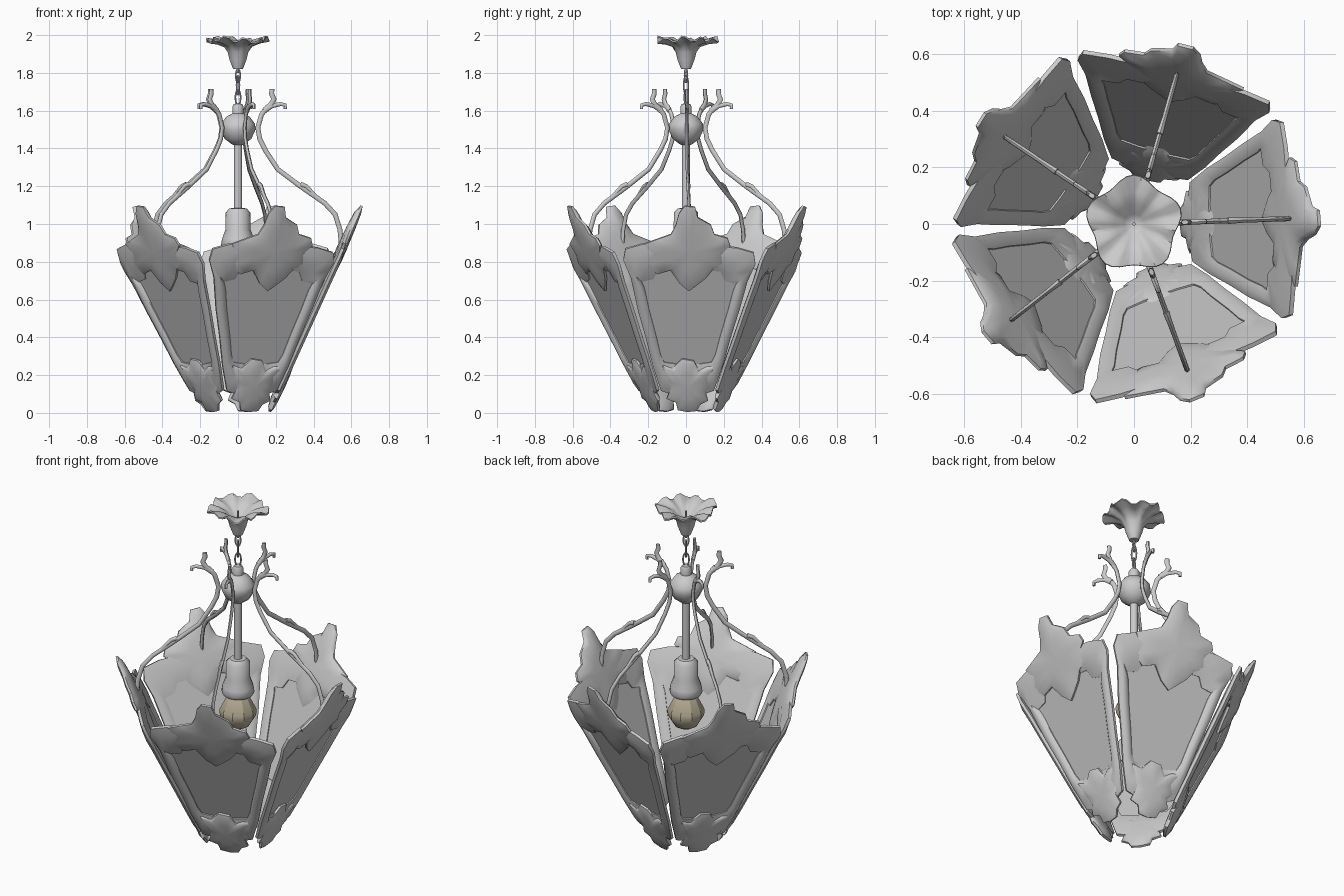
import bpy, bmesh, math
from mathutils import Vector
from math import sin, cos, pi, radians

if "Cube" in bpy.data.objects:
    bpy.data.objects.remove(bpy.data.objects["Cube"])


def material(name, rgb):
    m = bpy.data.materials.new(name)
    m.diffuse_color = (*rgb, 1)
    m.use_nodes = True
    m.node_tree.nodes["Principled BSDF"].inputs["Base Color"].default_value = m.diffuse_color
    return m


METAL = material("light_grey_metal", (0.6, 0.6, 0.6))
GLASS = material("grey_glass", (0.57, 0.57, 0.57))
BULB = material("warm_bulb", (0.52, 0.46, 0.33))


def finish(name, verts, faces, mat, angle=45):
    me = bpy.data.meshes.new(name)
    bm = bmesh.new()
    vs = [bm.verts.new(v) for v in verts]
    for f in faces:
        bm.faces.new([vs[i] for i in f])
    bmesh.ops.remove_doubles(bm, verts=bm.verts, dist=1e-5)
    bmesh.ops.recalc_face_normals(bm, faces=bm.faces)
    bm.to_mesh(me)
    bm.free()
    me.materials.append(mat)
    ob = bpy.data.objects.new(name, me)
    bpy.context.collection.objects.link(ob)
    if angle:
        bpy.ops.object.select_all(action='DESELECT')
        ob.select_set(True)
        bpy.context.view_layer.objects.active = ob
        bpy.ops.object.shade_smooth_by_angle(angle=radians(angle))
    return ob


def bridge(n, a, b):
    """Quads between two closed rings of n vertices."""
    return [(a + i, a + (i + 1) % n, b + (i + 1) % n, b + i) for i in range(n)]


def lathe(name, profile, mat, n=16, ruffle=0, angle=45):
    verts, faces = [], []
    for r, z in profile:
        for i in range(n):
            t = 2 * pi * i / n
            k = ruffle * max(0, (r - .05) / .11)
            rr = max(r, 1e-7) * (1 + .09 * k * cos(5 * t - 1.6))
            zz = z + k * (.014 * cos(10 * t + 1) + .006 * cos(3 * t))
            verts.append((rr * cos(t), rr * sin(t), zz))
    for j in range(len(profile) - 1):
        for i, q in enumerate(bridge(n, j * n, (j + 1) * n)):
            if profile[j][0] == 0:
                q = (j * n, q[2], q[3])
                verts[q[0]] = (0, 0, profile[j][1])
            elif profile[j + 1][0] == 0:
                q = (q[0], q[1], (j + 1) * n)
            faces.append(q)
    ob = finish(name, verts, faces, mat, angle)
    bm = bmesh.new()
    bm.from_mesh(ob.data)
    bmesh.ops.delete(bm, geom=[v for v in bm.verts if not v.link_faces], context='VERTS')
    bm.to_mesh(ob.data)
    bm.free()
    return ob


def tube(name, pts, a, wide=.013, thin=.009, taper=1.0, n=8):
    """Oval rod along (r, z) points in the vertical plane at angle a."""
    out, side = Vector((cos(a), sin(a), 0)), Vector((-sin(a), cos(a), 0))
    P = [out * r + Vector((0, 0, z)) for r, z in pts]
    verts, faces, m = [], [], len(P)
    for j, p in enumerate(P):
        d = (P[min(j + 1, m - 1)] - P[max(j - 1, 0)]).normalized()
        nrm = d.cross(side)
        s = 1 + (taper - 1) * j / (m - 1)
        for i in range(n):
            t = 2 * pi * i / n
            verts.append(p + nrm * wide * s * cos(t) + side * thin * s * sin(t))
    for j in range(m - 1):
        faces += bridge(n, j * n, (j + 1) * n)
    faces += [tuple(range(n)), tuple(range((m - 1) * n, m * n))]
    return finish(name, verts, faces, METAL)


def on_panel(u, z, w, a):
    """Point on the leaning panel: u sideways, z up, w outwards."""
    r = .155 + .445 * z + .914 * w
    return (r * cos(a) - u * sin(a), r * sin(a) + u * cos(a), z - .407 * w)


def leaf(name, outline, c, a, edge, front, back):
    """Domed ragged leaf lying on the panel plane."""
    n, verts, faces = len(outline), [], []
    rings = [(.5, back), (.85, back * .6), (1, edge - .006), (1, edge + .006),
             (.85, front * .75 + edge * .25), (.5, front)]
    for s, w in rings:
        verts += [on_panel(c[0] + (u - c[0]) * s, c[1] + (z - c[1]) * s, w, a) for u, z in outline]
    for j in range(5):
        faces += bridge(n, j * n, (j + 1) * n)
    for w, b in ((back * 1.1, 0), (front * 1.1, 5 * n)):
        verts.append(on_panel(*c, w, a))
        faces += [(b + i, b + (i + 1) % n, len(verts) - 1) for i in range(n)]
    finish(name, verts, faces, METAL, 50)


# Panel outlines in (sideways, height)
half_out = [(.08, .10), (.14, .12), (.185, .25), (.225, .40), (.27, .55), (.31, .70),
            (.35, .79), (.34, .85), (.25, .875), (.10, .89)]
half_in = [(.06, .26), (.125, .27), (.145, .31), (.17, .41), (.21, .55), (.235, .65),
           (.25, .685), (.19, .70), (.165, .75), (.07, .76)]


def whole(h, lift):
    left = [(-u, z + (lift if z > .6 else 0)) for u, z in reversed(h)]
    return h + left


outer, inner = whole(half_out, .02), whole(half_in, .01)
crest = [(0, .65), (-.05, .69), (-.10, .76), (-.17, .74), (-.23, .79), (-.21, .85),
         (-.24, .90), (-.17, .925), (-.10, .95), (-.075, 1.0), (-.06, 1.06), (-.03, 1.10),
         (.025, 1.095), (.04, 1.04), (.11, 1.0), (.13, .95), (.20, .93), (.215, .89),
         (.18, .86), (.19, .79), (.13, .77), (.09, .72), (.04, .68)]
foot = [(0, .01), (.05, .015), (.07, .05), (.11, .07), (.095, .12), (.13, .15), (.115, .2),
        (.15, .25), (.10, .25), (.06, .23), (.03, .28), (-.03, .29), (-.08, .24),
        (-.14, .26), (-.115, .18), (-.09, .13), (-.11, .08), (-.06, .06), (-.05, .02)]
arm = [(.16, 1.625), (.125, 1.58), (.105, 1.51), (.115, 1.45), (.145, 1.39), (.21, 1.29),
       (.33, 1.20), (.46, 1.11), (.515, 1.05), (.54, .97), (.55, .87)]

for k in range(5):
    a = radians(2 + 72 * k)
    # Raised frame around the glass
    n, verts, faces = len(outer), [], []
    sections = [(0, -.008), (0, .008), (.3, .021), (.7, .021), (1, .006), (1, -.006), (.5, -.018)]
    for s, w in sections:
        verts += [on_panel(o[0] + (i[0] - o[0]) * s, o[1] + (i[1] - o[1]) * s, w, a)
                  for o, i in zip(outer, inner)]
    for j in range(7):
        faces += bridge(n, j * n, ((j + 1) % 7) * n)
    finish(f"panel_frame_{k}", verts, faces, METAL)
    # Flat glass pane tucked into the frame
    pane = [on_panel(i[0] * .8 + o[0] * .2, i[1] * .8 + o[1] * .2, 0, a) for o, i in zip(outer, inner)]
    finish(f"glass_pane_{k}", pane, [tuple(range(n))], GLASS, 0)
    # Leaf ornaments at the top and bottom
    leaf(f"top_leaf_{k}", crest, (0, .86), a, .010, .030, -.017)
    leaf(f"bottom_leaf_{k}", foot, (0, .15), a, .008, .028, -.016)
    # Curved arm with forked branch ends
    tube(f"arm_{k}", arm, a)
    tube(f"upper_branch_{k}", [(.14, 1.60), (.175, 1.63), (.19, 1.66), (.178, 1.69), (.18, 1.715)],
         a, .016, .011, .8)
    tube(f"outer_branch_{k}", [(.14, 1.60), (.18, 1.625), (.225, 1.635), (.25, 1.63), (.25, 1.61)],
         a, .013, .011, .7)
    tube(f"arm_sprig_{k}", [(.33, 1.21), (.36, 1.20), (.41, 1.15), (.45, 1.12)], a, .014, .012, .5)

# Ruffled ceiling canopy
lathe("ceiling_canopy", [(0, 1.82), (.026, 1.82), (.045, 1.87), (.055, 1.91), (.075, 1.94),
      (.115, 1.96), (.16, 1.972), (.158, 1.98), (.11, 1.972), (.07, 1.955), (.035, 1.92), (0, 1.90)],
      METAL, 40, 1)
lathe("canopy_pin", [(0, 1.80), (.006, 1.80), (.006, 1.96), (0, 1.96)], METAL, 6)

# Chain links
for k, (zc, h, w) in enumerate([(1.785, .035, .014), (1.735, .05, .014), (1.67, .04, .016)]):
    a = radians(90 * k + 30)
    n = 16
    verts, faces = [], []
    for i in range(n):
        t = 2 * pi * i / n
        for j in range(6):
            s = 2 * pi * j / 6
            d = .005 * cos(s)
            x, y = (w + d) * cos(t), .005 * sin(s)
            verts.append((x * cos(a) - y * sin(a), x * sin(a) + y * cos(a), zc + (h + d) * sin(t)))
    for i in range(n):
        faces += bridge(6, i * 6, ((i + 1) % n) * 6)
    finish(f"chain_link_{k}", verts, faces, METAL)

# Central stem, hub, lamp holder and bulb
lathe("hub", [(0, 1.64), (.022, 1.635), (.03, 1.62), (.03, 1.585), (.06, 1.57), (.09, 1.53),
      (.093, 1.50), (.07, 1.45), (.03, 1.42), (0, 1.415)], METAL, 12)
lathe("stem", [(0, 1.45), (.022, 1.45), (.022, 1.07), (0, 1.07)], METAL, 10)
lathe("lamp_holder", [(0, 1.085), (.045, 1.083), (.066, 1.06), (.067, .97), (.085, .92),
      (.09, .89), (.08, .87), (0, .87)], METAL, 14)
lathe("light_bulb", [(0, .88), (.05, .88), (.065, .85), (.1, .78), (.098, .745), (.065, .69),
      (.03, .67), (0, .665)], BULB, 10, 0, 30)
